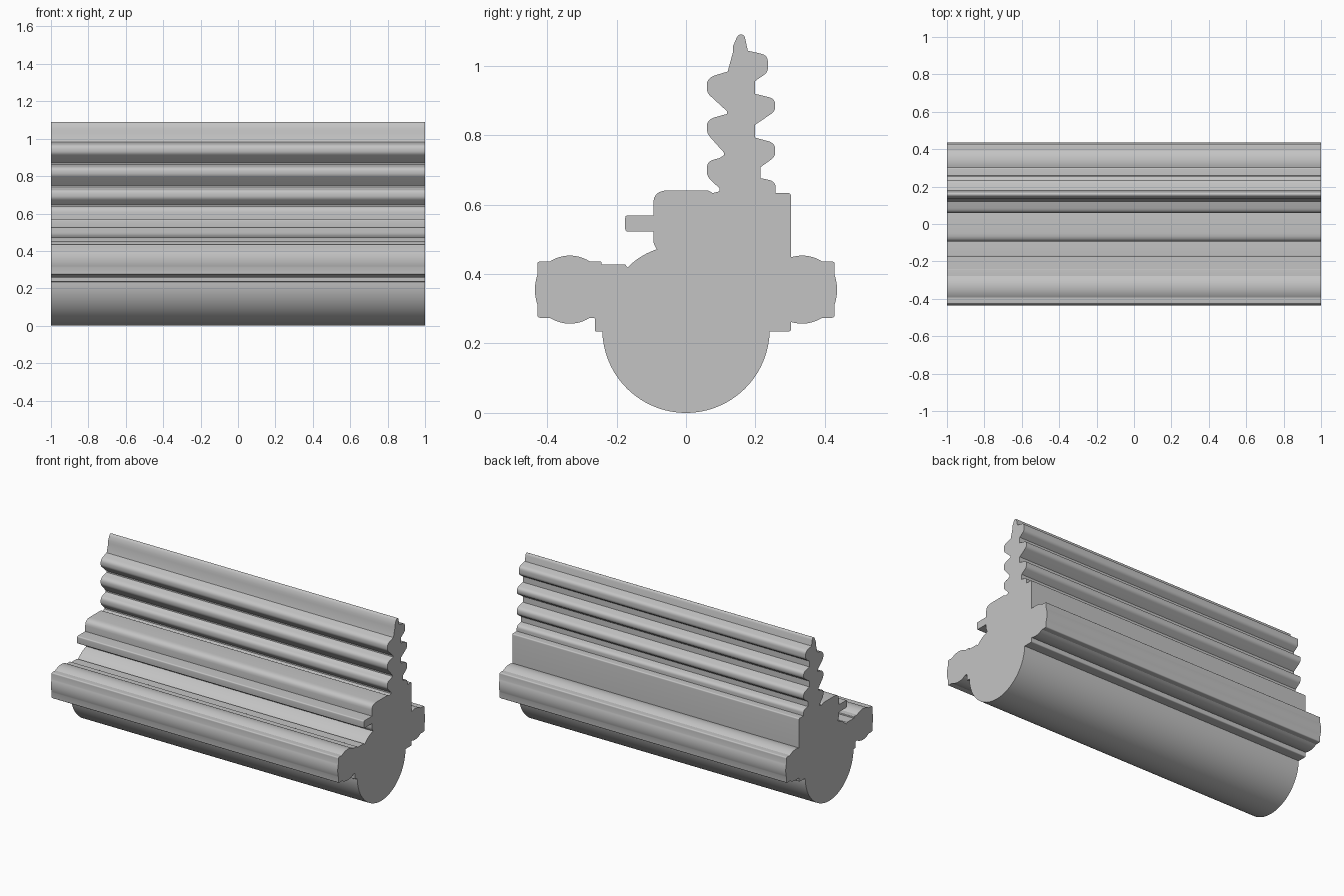
import bpy
import bmesh
import math
from mathutils import Vector

default_cube = bpy.data.objects.get("Cube")
if default_cube:
    bpy.data.objects.remove(default_cube, do_unlink=True)

LENGTH = 2.0


def arc(start, end, rise, steps=12):
    """Circular arc bulging to the right of the direction of travel."""
    a, b = Vector(start), Vector(end)
    half = (b - a).length / 2
    along = (b - a).normalized()
    out = Vector((along.y, -along.x))
    radius = (half * half + rise * rise) / (2 * rise)
    sweep = 2 * math.atan(rise / half)
    points = []
    for i in range(steps + 1):
        t = sweep * (2 * i / steps - 1)
        p = (a + b) / 2 + along * radius * math.sin(t)
        p += out * (radius * math.cos(t) - radius + rise)
        points.append((p.x, p.y))
    return points


def soften(points, steps=5):
    """Round each corner that carries a third value, its radius."""
    result = []
    for i, point in enumerate(points):
        corner = Vector(point[:2])
        if len(point) < 3:
            result.append(corner)
            continue
        ends = []
        for other in (points[i - 1], points[(i + 1) % len(points)]):
            edge = Vector(other[:2]) - corner
            ends.append(corner + edge.normalized() * min(point[2], edge.length * 0.49))
        for k in range(steps + 1):
            t = k / steps
            result.append(ends[0] * (1 - t) ** 2 + corner * 2 * t * (1 - t) + ends[1] * t * t)
    return result


def side_lobe(inner):
    """Bulged square rail on the side, from its lower to its upper inner end."""
    low, high, near, far, edge = 0.274, 0.436, 0.277, 0.392, 0.428
    points = arc((near, low), (far, low), 0.017)
    points += [(edge, low, 0.008)]
    points += arc((edge, 0.312), (edge, 0.397), 0.007)
    points += [(edge, high, 0.008)]
    points += arc((far, high), (near, high), 0.017)
    return [p for p in points if p[0] >= inner]


def mirrored(points):
    return [(-p[0], *p[1:]) for p in reversed(points)]


# Rounded belly
belly = arc((-0.241, 0.234), (0.241, 0.234), 0.234, 48)

# Back rail and back wall
back_wall = 0.302
back = [(back_wall, 0.234, 0.008), (back_wall, 0.262)]
back += side_lobe(back_wall)
back += [(back_wall, 0.448), (back_wall, 0.633, 0.008), (0.258, 0.633),
         (0.258, 0.667, 0.022), (0.215, 0.676), (0.215, 0.708)]

# Back ribs, from low to high: crest, underside, top, and the valley above
for crest, under, top, valley in ((0.257, 0.738, 0.777, (0.198, 0.793)),
                                  (0.257, 0.869, 0.905, (0.198, 0.919)),
                                  (0.236, 0.981, 1.03, (0.178, 1.043))):
    back += [(crest, under, 0.014), (crest, top, 0.02), valley]
    if crest > 0.25:
        back.append((valley[0], valley[1] + 0.036))

# Pointed ridge on top
ridge = [(0.168, 1.09, 0.014), (0.15, 1.09, 0.014), (0.135, 1.055),
         (0.135, 1.038), (0.12, 0.983)]

# Front ribs, from high to low: top, underside, and the valley below
front = []
for top, under, valley in ((0.965, 0.922, (0.118, 0.869)),
                           (0.845, 0.805, (0.109, 0.75)),
                           (0.724, 0.682, (0.097, 0.646))):
    front += [(0.06, top, 0.026), (0.06, under, 0.014), valley,
              (valley[0], valley[1] - 0.008)]
    if top == 0.845:
        front.append((0.097, 0.734))

# Front block with its small shelf, and the slope below
block = -0.094
front += [(0.077, 0.633), (0.063, 0.641, 0.006), (block, 0.641, 0.045),
          (block, 0.569), (-0.175, 0.569, 0.008), (-0.175, 0.522, 0.008),
          (block, 0.522), (block, 0.488, 0.012)]
front += arc((-0.084, 0.471), (-0.168, 0.419), 0.006)
front += [(-0.175, 0.427), (-0.243, 0.427), (-0.243, 0.436, 0.004)]

# Front rail and its step down to the belly
front += mirrored(side_lobe(0))
front += [(-0.262, 0.274, 0.005), (-0.262, 0.234, 0.005)]

# Extrude the whole section along the length
section = soften(belly + back + ridge + front)
bm = bmesh.new()
cap = bm.faces.new([bm.verts.new((-LENGTH / 2, p.x, p.y)) for p in section])
extruded = bmesh.ops.extrude_face_region(bm, geom=[cap], use_keep_orig=True)
moved = [v for v in extruded["geom"] if isinstance(v, bmesh.types.BMVert)]
bmesh.ops.translate(bm, verts=moved, vec=(LENGTH, 0, 0))
bmesh.ops.remove_doubles(bm, verts=bm.verts[:], dist=0.0002)
bmesh.ops.recalc_face_normals(bm, faces=bm.faces[:])
mesh = bpy.data.meshes.new("ribbed_rail")
bm.to_mesh(mesh)
bm.free()
rail = bpy.data.objects.new("ribbed_rail", mesh)
bpy.context.collection.objects.link(rail)

# Plain grey finish
colour = (0.55, 0.55, 0.55, 1.0)
grey = bpy.data.materials.new("plain_grey")
grey.use_nodes = True
grey.diffuse_color = colour
for node in grey.node_tree.nodes:
    if node.type == "BSDF_PRINCIPLED":
        node.inputs["Base Color"].default_value = colour
mesh.materials.append(grey)

# Smooth curves, sharp edges
bpy.ops.object.select_all(action="DESELECT")
rail.select_set(True)
bpy.context.view_layer.objects.active = rail
bpy.ops.object.shade_smooth_by_angle(angle=math.radians(30))
